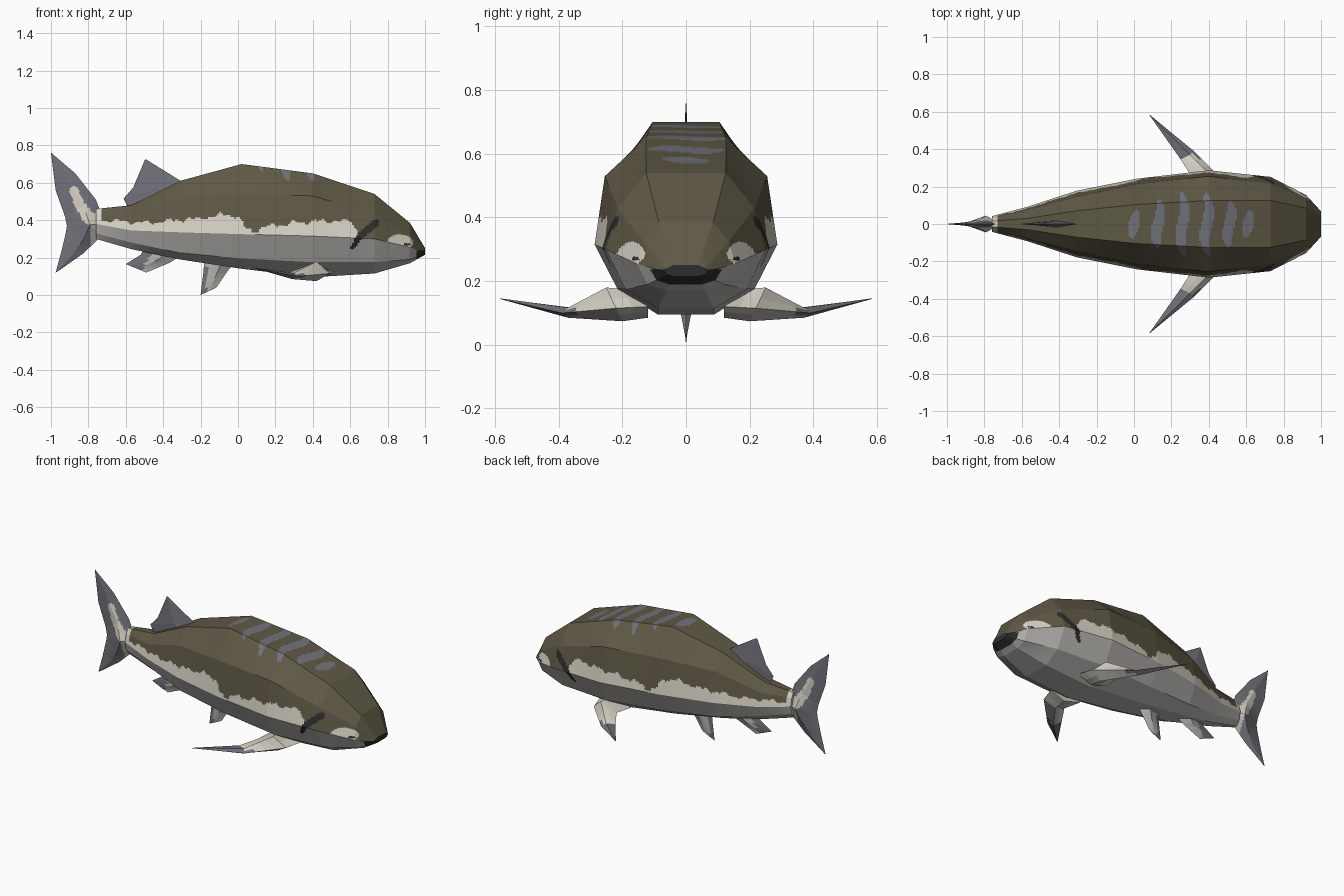
import bpy, bmesh, math
from mathutils import Vector

if "Cube" in bpy.data.objects:
    bpy.data.objects.remove(bpy.data.objects["Cube"])

# ---------- materials ----------
def material(name, r, g, b):
    m = bpy.data.materials.new(name)
    m.diffuse_color = [((c / 255 + 0.055) / 1.055) ** 2.4 for c in (r, g, b)] + [1]
    m.use_nodes = True
    m.node_tree.nodes["Principled BSDF"].inputs["Base Color"].default_value = m.diffuse_color
    return m

OLIVE, CREAM, BELLY, GREY, BLACK = range(5)
MATS = [material("olive back", 94, 88, 69), material("cream flank", 214, 209, 197),
        material("belly grey", 182, 181, 177), material("fin grey", 114, 113, 122),
        material("dark marking", 46, 45, 46)]

# ---------- helpers ----------
def table(pts, x):
    """Piecewise linear lookup in ascending (x, value) pairs."""
    if x <= pts[0][0]:
        return pts[0][1]
    for (x0, v0), (x1, v1) in zip(pts, pts[1:]):
        if x <= x1:
            return v0 + (v1 - v0) * (x - x0) / (x1 - x0)
    return pts[-1][1]

def near(p, path):
    """Distance from a 2D point to a polyline."""
    p, best = Vector(p), 9
    for a, b in zip(path, path[1:]):
        a, b = Vector(a), Vector(b)
        t = max(0, min(1, (p - a).dot(b - a) / (b - a).length_squared))
        best = min(best, (p - a.lerp(b, t)).length)
    return best

def oval(u, v, cu, cv, ru, rv):
    return ((u - cu) / ru) ** 2 + ((v - cv) / rv) ** 2 < 1

def loft(name, rings, step, rule):
    """Skin closed rings, split into small flat cells coloured by rule(centre)."""
    rings = [[Vector(p) for p in r] for r in rings]
    n = len(rings[0])
    cuts = [max(1, round(max((r[i] - r[(i + 1) % n]).length for r in rings) / step)) for i in range(n)]
    dense = [[r[i].lerp(r[(i + 1) % n], k / cuts[i]) for i in range(n) for k in range(cuts[i])]
             for r in rings]
    rows = [dense[0]]
    for a, b in zip(dense, dense[1:]):
        m = max(1, round(max((p - q).length for p, q in zip(a, b)) / step))
        rows += [[p.lerp(q, k / m) for p, q in zip(a, b)] for k in range(1, m + 1)]
    bm = bmesh.new()
    vs = [[bm.verts.new(p) for p in row] for row in rows]
    c = len(vs[0])
    for a, b in zip(vs, vs[1:]):
        for i in range(c):
            j = (i + 1) % c
            bm.faces.new((a[i], a[j], b[j], b[i]))
    bm.faces.new(vs[0])
    bm.faces.new(vs[-1])
    bmesh.ops.remove_doubles(bm, verts=bm.verts, dist=1e-4)
    bmesh.ops.dissolve_degenerate(bm, edges=bm.edges, dist=1e-5)
    bmesh.ops.recalc_face_normals(bm, faces=bm.faces)
    for f in bm.faces:
        f.material_index = rule(*f.calc_center_median())
    me = bpy.data.meshes.new(name)
    bm.to_mesh(me)
    bm.free()
    for m in MATS:
        me.materials.append(m)
    ob = bpy.data.objects.new(name, me)
    bpy.context.collection.objects.link(ob)
    return ob

def median_fin(name, sections, step, rule):
    """Upright fin: each section is front x,z, rear x,z and half thickness."""
    rings = []
    for x0, z0, x1, z1, t in sections:
        xm, zm = x0 * 0.6 + x1 * 0.4, z0 * 0.6 + z1 * 0.4
        rings.append([(x0, 0, z0), (xm, t, zm), (x1, 0, z1), (xm, -t, zm)])
    return loft(name, rings, step, rule)

# ---------- body ----------
# x, then (half width, z) of back, shoulder, flank, lower flank and belly
STATIONS = [
    (-0.76, (.015, .46), (.030, .43), (.042, .38), (.030, .33), (.010, .30)),
    (-0.57, (.030, .48), (.075, .43), (.092, .345), (.065, .28), (.025, .245)),
    (-0.31, (.070, .61), (.145, .52), (.177, .335), (.125, .225), (.050, .19)),
    (0.02, (.105, .70), (.215, .54), (.243, .325), (.175, .195), (.075, .14)),
    (0.40, (.125, .65), (.255, .53), (.287, .315), (.215, .175), (.088, .095)),
    (0.73, (.125, .54), (.215, .43), (.252, .30), (.190, .175), (.088, .115)),
    (0.92, (.085, .385), (.135, .325), (.155, .255), (.120, .19), (.060, .17)),
    (1.00, (.040, .25), (.060, .24), (.068, .23), (.058, .22), (.040, .215)),
]
MID = [(s[0], s[3][1]) for s in STATIONS]
EDGE = [(-.72, .40), (-.5, .385), (-.2, .41), (-.08, .43), (.0, .42), (.04, .36), (.08, .335),
        (.15, .365), (.3, .385), (.42, .395), (.6, .395), (.64, .34), (.68, .30)]
STRIPES = [(0, .075), (.13, .13), (.26, .17), (.39, .17), (.51, .125), (.61, .075)]
GILL = [(.61, .25), (.64, .305), (.735, .385)]

def body_colour(x, y, z):
    mid = table(MID, x)
    if x > .955 and .19 < z < .238:                        # mouth
        return BLACK
    if z > .5:                                             # back stripes
        for cx, ry in STRIPES:
            if oval(x, y, cx + .012 * math.sin(y * 22), 0, .03, ry):
                return GREY
    if near((x, z), GILL) < .008 + .012 * min(1, max(0, (x - .6) / .06)):
        return BLACK
    if z > mid and oval(x, z, .865, .28, .07, .043):       # eye
        return BLACK if oval(x, z, .905, .27, .018, .007) else CREAM
    edge = max(mid, table(EDGE, x)) if x < .68 else mid
    if x < .6:
        edge += .008 * math.sin(x * 47) + .006 * math.sin(x * 113)
    if z > edge and x > -.735:
        return OLIVE
    return CREAM if z > mid else BELLY

rings = []
for x, *half in STATIONS:
    rings.append([(x, w, z) for w, z in half] + [(x, -w, z) for w, z in reversed(half)])
loft("body", rings, .0105, body_colour)

# ---------- tail fin ----------
STREAK = [(-.72, .37), (-.80, .41), (-.85, .48), (-.88, .56)]

def tail_colour(x, y, z):
    if near((x, z), STREAK) < .022 + .025 * max(0, (x + .87) / .15):
        return CREAM
    return BELLY if x > -.79 and z < .4 else GREY

median_fin("tail_fin", [
    (-.995, .757, -1.0, .76, .001), (-.87, .65, -.975, .56, .008), (-.76, .51, -.925, .42, .022),
    (-.71, .38, -.915, .37, .045), (-.75, .295, -.92, .335, .03), (-.83, .22, -.945, .23, .01),
    (-.965, .125, -.975, .12, .001)], .012, tail_colour)

# ---------- dorsal fin ----------
median_fin("dorsal_fin", [
    (-.27, .59, -.58, .455, .02), (-.31, .612, -.612, .515, .015),
    (-.39, .662, -.56, .575, .01), (-.492, .725, -.498, .722, .001)], 1, lambda x, y, z: GREY)

# ---------- lower fins ----------
median_fin("anal_fin", [
    (-.30, .215, -.50, .25, .03), (-.36, .175, -.52, .215, .02),
    (-.49, .12, -.60, .165, .002)], .03,
    lambda x, y, z: GREY if x < -.50 + (z - .16) * .6 else BELLY)
median_fin("pelvic_fin", [
    (-.03, .16, -.18, .185, .035), (-.065, .115, -.185, .12, .02),
    (-.115, .04, -.20, 0, .002)], .03,
    lambda x, y, z: GREY if x < -.168 else BELLY)

# ---------- pectoral fins, mirrored ----------
FIN = [
    [(.52, .12, .12), (.40, .14, .17), (.30, .12, .12), (.42, .12, .085)],
    [(.49, .22, .115), (.42, .25, .18), (.31, .25, .135), (.42, .20, .074)],
    [(.32, .39, .10), (.30, .37, .117), (.25, .345, .115), (.29, .37, .085)],
    [(.085, .583, .144), (.083, .584, .146), (.082, .583, .145), (.083, .584, .144)],
]
for side, label in ((1, "left"), (-1, "right")):
    loft("pectoral_fin_" + label, [[(x, side * y, z) for x, y, z in r] for r in FIN], .06,
         lambda x, y, z: GREY if abs(y) > .36 else (CREAM if z > .105 else BELLY))
